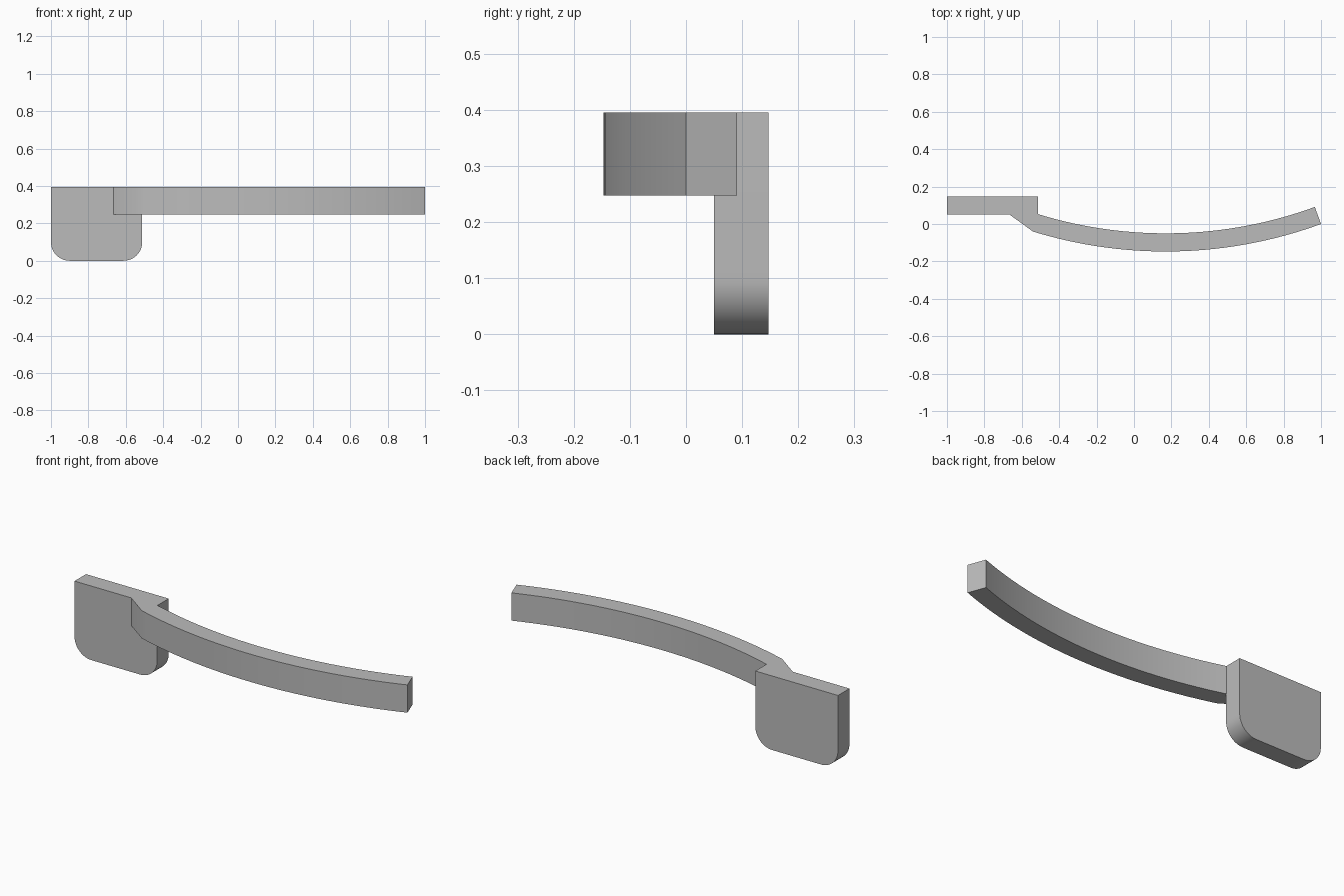
import bpy
import bmesh
from math import sin, cos, asin, pi, radians
from mathutils import Vector

cube = bpy.data.objects.get("Cube")
if cube:
    bpy.data.objects.remove(cube, do_unlink=True)

# Single grey finish
grey = bpy.data.materials.new("plain_grey")
grey.use_nodes = True
colour = (0.5, 0.5, 0.5, 1)
grey.diffuse_color = colour
grey.node_tree.nodes["Principled BSDF"].inputs["Base Color"].default_value = colour


def extrude_profile(name, points, direction):
    """Sweep a closed 3D outline along a direction into a solid."""
    bm = bmesh.new()
    face = bm.faces.new([bm.verts.new(p) for p in points])
    swept = bmesh.ops.extrude_face_region(bm, geom=[face], use_keep_orig=True)
    verts = [g for g in swept["geom"] if isinstance(g, bmesh.types.BMVert)]
    bmesh.ops.translate(bm, verts=verts, vec=Vector(direction))
    bmesh.ops.recalc_face_normals(bm, faces=bm.faces)
    mesh = bpy.data.meshes.new(name)
    bm.to_mesh(mesh)
    bm.free()
    mesh.materials.append(grey)
    obj = bpy.data.objects.new(name, mesh)
    bpy.context.collection.objects.link(obj)
    bpy.ops.object.select_all(action="DESELECT")
    obj.select_set(True)
    bpy.context.view_layer.objects.active = obj
    bpy.ops.object.shade_smooth_by_angle(angle=radians(30))
    return obj


def arc(cx, cy, radius, start, end, steps):
    """Points along a circular arc."""
    angles = [start + (end - start) * i / steps for i in range(steps + 1)]
    return [(cx + radius * cos(a), cy + radius * sin(a)) for a in angles]


left, right, front, back = -1.0, -0.512, 0.05, 0.147
top, bar_bottom, corner = 0.395, 0.247, 0.1

# Mounting plate with rounded lower corners
outline = [(right, top), (left, top)]
outline += arc(left + corner, corner, corner, pi, 1.5 * pi, 12)
outline += arc(right - corner, corner, corner, 1.5 * pi, 2 * pi, 12)
extrude_profile("mounting_plate", [(x, front, z) for x, z in outline],
                (0, back - front, 0))

# Curved lever with a slanted root that meets the plate
cx, cy, outer, inner = 0.17, 2.27, 2.417, 2.32


def angle_at(x, radius):
    return -pi / 2 + asin((x - cx) / radius)


tip = angle_at(1.0, outer)
outline = [(-0.665, front)]
outline += arc(cx, cy, outer, angle_at(-0.54, outer), tip, 32)
outline += arc(cx, cy, inner, tip, angle_at(right, inner), 32)
outline.append((right, front))
extrude_profile("curved_lever", [(x, y, bar_bottom) for x, y in outline],
                (0, 0, top - bar_bottom))
